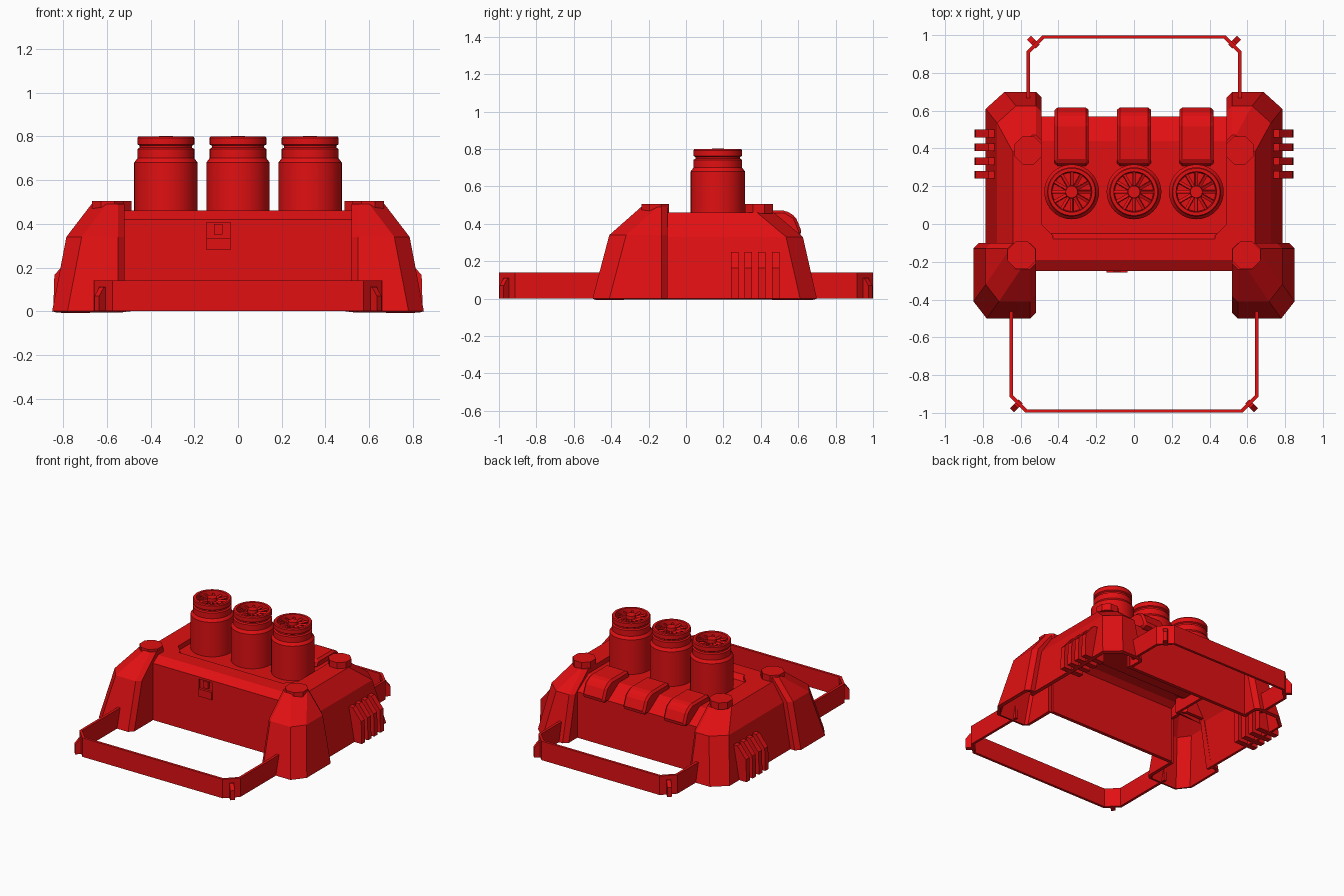
import bpy, bmesh, math
from mathutils import Matrix, Vector

cube = bpy.data.objects.get("Cube")
if cube:
    bpy.data.objects.remove(cube, do_unlink=True)

RED = (0.75, 0.005, 0.006, 1)
red = bpy.data.materials.new("bright_red")
red.use_nodes = True
red.diffuse_color = RED
red.node_tree.nodes["Principled BSDF"].inputs["Base Color"].default_value = RED


def finish(name, bm, mirror=False, shell=0, offset=-1):
    """Turn a bmesh into a red object, optionally mirrored and thickened."""
    mesh = bpy.data.meshes.new(name)
    bm.to_mesh(mesh)
    bm.free()
    mesh.materials.append(red)
    obj = bpy.data.objects.new(name, mesh)
    bpy.context.collection.objects.link(obj)
    if mirror:
        mod = obj.modifiers.new("mirror", "MIRROR")
        mod.use_mirror_merge = False
    if shell:
        mod = obj.modifiers.new("shell", "SOLIDIFY")
        mod.thickness, mod.offset = shell, offset
    return obj


def prism(name, profile, axis, lo, hi, **options):
    """Closed profile extruded along an axis; profile holds the other two."""
    bm = bmesh.new()

    def point(p, d):
        c = list(p)
        c.insert("xyz".index(axis), d)
        return bm.verts.new(c)
    face = bm.faces.new([point(p, lo) for p in profile])
    geo = bmesh.ops.extrude_face_region(bm, geom=[face])["geom"]
    shift = Vector([hi - lo if a == axis else 0 for a in "xyz"])
    verts = [g for g in geo if isinstance(g, bmesh.types.BMVert)]
    bmesh.ops.translate(bm, verts=verts, vec=shift)
    bmesh.ops.recalc_face_normals(bm, faces=bm.faces)
    return finish(name, bm, **options)


def box(name, x0, x1, y0, y1, z0, z1):
    return prism(name, [(x0, y0), (x1, y0), (x1, y1), (x0, y1)], "z", z0, z1)


def tower(name, levels, outline, open_sides):
    """Loft of outlines, open underneath and where it joins the body."""
    bm = bmesh.new()
    rings = [[bm.verts.new((x, y, z)) for x, y in outline(xo, ye)]
             for z, xo, ye in levels]
    for k, (a, b) in enumerate(zip(rings, rings[1:])):
        for i in range(len(a)):
            j = (i + 1) % len(a)
            if k or i not in open_sides:
                bm.faces.new((a[i], a[j], b[j], b[i]))
    bm.faces.new(rings[-1])
    return finish(name, bm, mirror=True, shell=0.025)


def ribbon(name, path, height):
    bm = bmesh.new()
    low = [bm.verts.new((x, y, 0)) for x, y in path]
    high = [bm.verts.new((x, y, height)) for x, y in path]
    for i in range(len(path) - 1):
        bm.faces.new((low[i], low[i + 1], high[i + 1], high[i]))
    return finish(name, bm, shell=0.02, offset=0)


# Central body: an open shell with a raised front lip and a sunken deck
section = [(-.25, 0), (-.25, .42), (-.19, .46), (-.08, .46), (-.05, .425),
           (.44, .425), (.57, .34), (.57, 0)]
bm = bmesh.new()
ends = [[bm.verts.new((x, y, z)) for y, z in section] for x in (-.52, .52)]
for i in range(len(section) - 1):
    bm.faces.new((ends[0][i], ends[1][i], ends[1][i + 1], ends[0][i + 1]))
body = finish("central_body", bm, shell=0.025)

# Small socket in the front wall
cutter = box("socket_cutter", -.145, -.035, -.3, -.236, .33, .405)
cutter.hide_render = True
cutter.display_type = "WIRE"
cutter.hide_set(True)
cut = body.modifiers.new("socket", "BOOLEAN")
cut.operation, cut.object = "DIFFERENCE", cutter
box("socket_tongue", -.11, -.07, -.252, -.23, .35, .40)
box("socket_plate", -.145, -.035, -.258, -.24, .28, .335)


# Tapering corner towers
def front_outline(xo, yf):
    return [(.55, yf), (xo - .07, yf), (xo, yf + .09), (xo, -.13),
            (xo - .03, -.1), (xo - .09, -.1), (.55, -.1), (.52, -.13),
            (.52, max(-.24, yf + .06)), (.52, yf + .03)]


def rear_outline(xo, yb):
    return [(.49, -.15), (xo, -.15), (xo, yb - .09), (xo - .1, yb), (.52, yb),
            (.49, yb - .03), (.49, min(.55, yb - .06))]


tower("front_towers", [(0, .85, -.5), (.34, .785, -.41), (.49, .67, -.24)],
      front_outline, {5, 6, 7})
tower("rear_towers", [(0, .785, .70), (.33, .725, .625), (.46, .64, .47)],
      rear_outline, {0, 6})

# Octagonal caps on the towers
for label, x, y in (("front", .595, -.165), ("rear", .56, .39)):
    bm = bmesh.new()
    place = Matrix.Translation((x, y, .48)) @ Matrix.Rotation(math.pi / 8, 4, "Z")
    bmesh.ops.create_cone(bm, cap_ends=True, segments=8, radius1=.08,
                          radius2=.08, depth=.05, matrix=place)
    finish(label + "_tower_caps", bm, mirror=True)

# Angled corners of the sunken deck
prism("deck_corners", [(.5, -.08), (.43, -.08), (.43, -.06), (.49, 0), (.5, 0)],
      "z", .41, .46, mirror=True)

# Cooling fins on the outer sides
fin = [(.68, 0), (.845, 0), (.84, .165), (.81, .2), (.77, .25), (.68, .25)]
for i in range(4):
    y = .26 + .073 * i
    prism("side_fins", fin, "y", y - .02, y + .02, mirror=True)

# Stacks with fans, and the rear hoods behind them
stack = [(0, .4), (.145, .4), (.145, .68), (.13, .7), (.13, .742), (.12, .748),
         (.12, .757), (.13, .763), (.13, .793), (.125, .8), (.107, .8),
         (.102, .745), (0, .745)]
hood = [(.30, .42), (.33, .472), (.53, .472), (.585, .44), (.622, .35),
        (.60, .33), (.55, .33)]
for x in (-.33, 0, .33):
    bm = bmesh.new()
    verts = [bm.verts.new((r, 0, z)) for r, z in stack]
    edges = [bm.edges.new(pair) for pair in zip(verts, verts[1:])]
    bmesh.ops.spin(bm, geom=verts + edges, cent=(0, 0, 0), axis=(0, 0, 1),
                   angle=math.tau, steps=40, use_duplicate=False)
    bmesh.ops.remove_doubles(bm, verts=bm.verts, dist=.0005)
    bmesh.ops.recalc_face_normals(bm, faces=bm.faces)
    tube = finish("stack", bm)

    bm = bmesh.new()
    bmesh.ops.create_cone(bm, cap_ends=True, segments=24, radius1=.037,
                          radius2=.032, depth=.06,
                          matrix=Matrix.Translation((0, 0, .772)))
    for k in range(12):
        place = (Matrix.Rotation(math.tau * k / 12, 4, "Z")
                 @ Matrix.Translation((.068, 0, .775))
                 @ Matrix.Rotation(math.radians(25), 4, "X")
                 @ Matrix.Diagonal((.08, .016, .008, 1)))
        bmesh.ops.create_cube(bm, size=1, matrix=place)
    fan = finish("fan", bm)

    for obj in (tube, fan):
        obj.location = (x, .17, 0)
        bpy.ops.object.select_all(action="DESELECT")
        obj.select_set(True)
        bpy.context.view_layer.objects.active = obj
        bpy.ops.object.shade_smooth_by_angle(angle=math.radians(30))

    cover = prism("rear_hood", hood, "x", x - .09, x + .09)
    bevel = cover.modifiers.new("chamfer", "BEVEL")
    bevel.width, bevel.segments = .02, 1

# Bumper rails with corner hooks
hook = [(-.015, 0), (.05, 0), (.05, .07), (.02, .11), (-.015, .11)]
for label, side, x, start in (("front", -1, .65, .45), ("rear", 1, .56, .65)):
    half = [(x, side * start), (x, side * .91), (x - .08, side * .99)]
    ribbon(label + "_rail", half + [(-px, py) for px, py in reversed(half)], .14)
    for sx in (-1, 1):
        peg = prism(label + "_rail_hook", hook, "y", -.015, .015)
        peg.location = (sx * (x - .04), side * .95, 0)
        peg.rotation_euler.z = math.atan2(side, sx)
